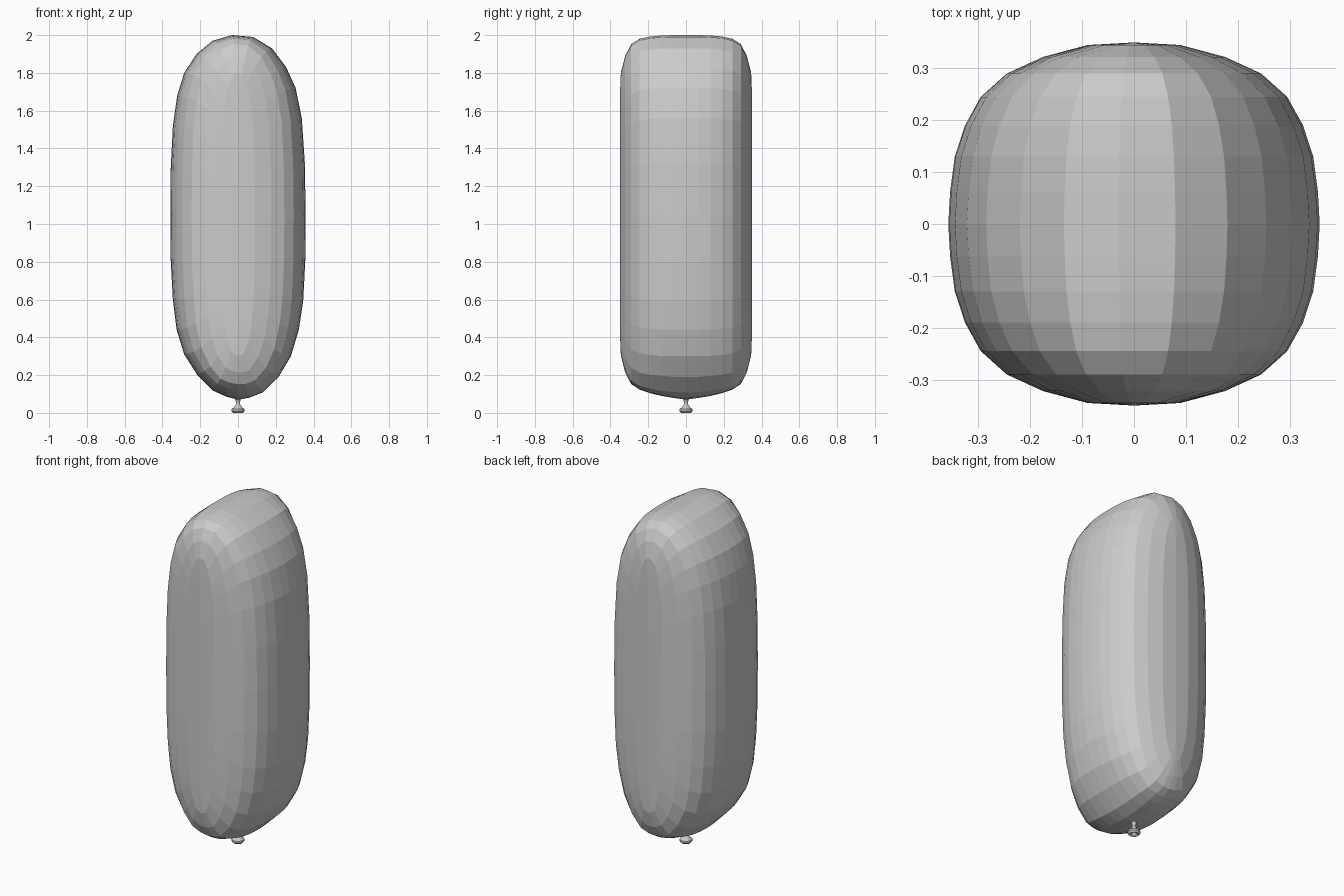
import bpy, bmesh, math

old = bpy.data.objects.get("Cube")
if old:
    bpy.data.objects.remove(old, do_unlink=True)

foil = bpy.data.materials.new("soft grey")
foil.use_nodes = True
GREY = (0.6, 0.6, 0.6, 1)
foil.diffuse_color = GREY
foil.node_tree.nodes["Principled BSDF"].inputs["Base Color"].default_value = GREY


def loft(name, rings, closed_ends=False):
    """Skin a list of equal point rings with flat quads."""
    bm = bmesh.new()
    loops = [[bm.verts.new(p) for p in ring] for ring in rings]
    for a, b in zip(loops, loops[1:]):
        for i in range(len(a)):
            j = (i + 1) % len(a)
            bm.faces.new((a[i], a[j], b[j], b[i]))
    bmesh.ops.remove_doubles(bm, verts=bm.verts, dist=0.0005)
    bmesh.ops.recalc_face_normals(bm, faces=bm.faces)
    mesh = bpy.data.meshes.new(name)
    bm.to_mesh(mesh)
    bm.free()
    mesh.materials.append(foil)
    obj = bpy.data.objects.new(name, mesh)
    bpy.context.collection.objects.link(obj)
    return obj


# Front outline of the inflated body, clockwise from the lower left
outline = [(-.285, .31), (-.325, .44), (-.345, .6), (-.356, .8), (-.358, 1.05),
           (-.356, 1.3), (-.345, 1.52), (-.322, 1.68), (-.285, 1.8),
           (-.22, 1.9), (-.135, 1.97), (-.03, 2), (.08, 1.99), (.18, 1.93),
           (.255, 1.83), (.305, 1.72), (.338, 1.56), (.354, 1.32),
           (.358, 1.05), (.356, .8), (.345, .59), (.322, .44), (.28, .3),
           (.215, .195), (.13, .125), (.06, .107), (0, .105), (-.06, .112),
           (-.135, .135), (-.215, .205)]

# Depth, width scale and height scale from the middle to the front
stations = [(0, 1, 1), (.063, .99, 1), (.13, .965, .998), (.19, .91, .992),
            (.245, .825, .98), (.29, .685, .95), (.322, .49, .885),
            (.345, .25, .79), (.35, 0, .66)]
MID = 1.05


def body_point(x, y, z):
    # The underside is drawn down into a funnel at the neck
    if z < 0.3:
        z -= 0.035 * max(0, 1 - math.hypot(x, y) / 0.25)
    return (x, y, z)


def body_ring(y, sx, sz):
    return [body_point(x * sx, y, MID + (z - MID) * sz) for x, z in outline]


front = [body_ring(-y, sx, sz) for y, sx, sz in reversed(stations)]
back = [body_ring(*s) for s in stations[1:]]
loft("balloon_body", front + back)

# Tied neck flaring into a rolled mouth
neck = [(.03, .09), (.013, .07), (.009, .055), (.014, .042), (.024, .03),
        (.034, .022), (.035, .012), (.026, .002), (.014, .008), (0, .025)]
SIDES = 12
angles = [math.tau * i / SIDES for i in range(SIDES)]
loft("balloon_neck", [[(r * math.cos(a), r * math.sin(a), z) for a in angles]
                      for r, z in neck])
bpy.data.objects["balloon_neck"].location.z = -0.002
